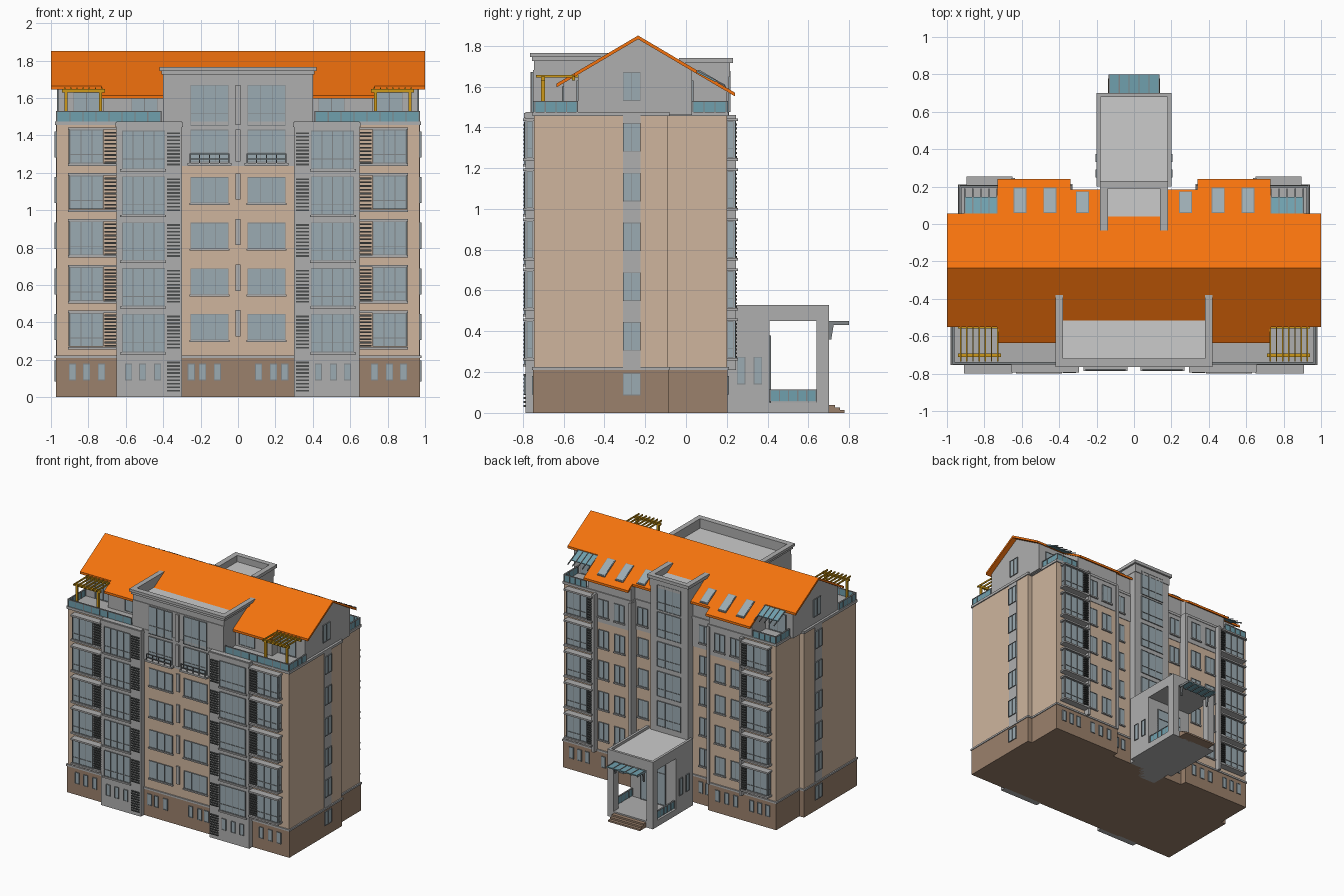
import bpy, bmesh

if "Cube" in bpy.data.objects:
    bpy.data.objects.remove(bpy.data.objects["Cube"])

COL = dict(tan=(.62, .46, .34), brown=(.33, .22, .15), grey=(.43, .43, .43), pale=(.6, .63, .6),
           orange=(.91, .17, .004), glass=(.33, .41, .45), teal=(.16, .35, .42),
           wood=(.62, .32, .01), dark=(.07, .075, .075), frame=(.22, .24, .25))
MATS = {}
for k, c in COL.items():
    MATS[k] = bpy.data.materials.new(k)
    MATS[k].diffuse_color = (*c, 1)
parts = {}


def prism(name, mat, prof, x0, x1, m=False):
    """Extrude a y,z profile along x; m also adds the mirrored copy."""
    bm = parts.setdefault((name, mat), bmesh.new()) if (name, mat) not in parts else parts[(name, mat)]
    for s in ((1, -1) if m else (1,)):
        a = [bm.verts.new((s * x0, y, z)) for y, z in prof]
        b = [bm.verts.new((s * x1, y, z)) for y, z in prof]
        bm.faces.new(a)
        bm.faces.new(b[::-1])
        n = len(prof)
        for i in range(n):
            bm.faces.new((a[i], b[i], b[(i + 1) % n], a[(i + 1) % n]))


def box(name, mat, x0, x1, y0, y1, z0, z1, m=False):
    prism(name, mat, [(y0, z0), (y1, z0), (y1, z1), (y0, z1)], x0, x1, m)


def panel(name, mat, ax, p, d0, d1, a0, a1, z0, z1, m=True):
    """Box on the wall plane ax = p, reaching from depth d0 to d1."""
    d0, d1 = sorted((p + d0, p + d1))
    if ax == 'y':
        box(name, mat, a0, a1, d0, d1, z0, z1, m)
    else:
        box(name, mat, d0, d1, a0, a1, z0, z1, m)


def win(grp, ax, p, s, a0, a1, z0, z1, cols=2, tr=0.0, m=True):
    """Glazed window with frame, mullions and an optional transom."""
    panel(grp + "_glass", 'glass', ax, p, -.01 * s, .003 * s, a0, a1, z0, z1, m)
    t = .004
    for i in range(cols + 1):
        a = a0 + (a1 - a0 - t) * i / cols
        panel(grp + "_frames", 'frame', ax, p, 0, .007 * s, a, a + t, z0, z1, m)
    for z in [z0, z1 - t] + ([z0 + (z1 - z0) * tr] if tr else []):
        panel(grp + "_frames", 'frame', ax, p, 0, .007 * s, a0, a1, z, z + t, m)


def louvre(y0, y1, x0, x1, z0, z1):
    n = max(2, int((z1 - z0) / .018))
    for i in range(n):
        z = z0 + (z1 - z0) * i / n
        box("louvre_slats", 'dark', x0, x1, y0, y1, z, z + .009, True)


def rail(ax, p, a0, a1, n, z=1.475, h=.055, m=True):
    """Glass balustrade with posts and handrail."""
    panel("balustrade_glass", 'teal', ax, p, -.003, .003, a0, a1, z, z + h - .006, m)
    panel("balustrade_rails", 'frame', ax, p, -.006, .006, a0, a1, z + h - .006, z + h, m)
    for i in range(n + 1):
        a = a0 + (a1 - a0 - .006) * i / n
        panel("balustrade_rails", 'frame', ax, p, -.006, .006, a, a + .006, z, z + h, m)


def rz(y):
    return 1.85 - .59 * abs(y + .235)


# main body, base plinth and string course
for nm, mt, z0, z1, e in (("walls", 'tan', .2, 1.46, 0), ("plinth", 'brown', 0, .21, .004),
                          ("string_course", 'grey', .21, .224, .01), ("terrace_ledge", 'grey', 1.455, 1.475, .008)):
    box(nm, mt, -.97 - e, .97 + e, -.745 - e, -.09 + e, z0, z1)
    box(nm, mt, .34 - e, .93 + e, -.1, .2 + e, z0, z1, True)
    box(nm, mt, -.345, .345, -.1, .15 + e, z0, z1)

# pitched roof
def roof(ye, x0, x1, m):
    prism("roof", 'orange', [(-.235, 1.85), (ye, rz(ye)), (ye, rz(ye) - .018), (-.235, 1.832)], x0, x1, m)
for args in ((.055, -1, 1, False), (-.55, -1, 1, False), (.24, .34, .73, True),
             (.185, .17, .34, True), (-.635, .40, .73, True)):
    roof(*args)

# attic walls below the roof
for y0, y1, x0, x1, m in ((-.53, .03, -.96, .96, False), (-.6, .2, .34, .72, True), (-.53, .15, -.35, .35, False)):
    prism("attic_walls", 'grey', [(y0, 1.46), (y1, 1.46), (y1, rz(y1) - .014), (-.235, 1.836), (y0, rz(y0) - .014)], x0, x1, m)

# skylights
for x, y0, y1 in ((.275, .065, .17), (.45, .065, .19), (.61, .065, .19)):
    for nm, mt, e, h in (("skylight_frames", 'frame', .005, .006), ("skylight_glass", 'glass', 0, .009)):
        prism(nm, mt, [(y0 - e, rz(y0 - e)), (y1 + e, rz(y1 + e)), (y1 + e, rz(y1 + e) + h), (y0 - e, rz(y0 - e) + h)],
              x - .03 - e, x + .03 + e, True)

# front central parapet block
box("front_block", 'grey', -.4, .4, -.75, -.52, 1.46, 1.68)
box("front_block", 'grey', -.3, .3, -.749, -.73, 1.235, 1.47)
box("flat_roofs", 'pale', -.38, .38, -.73, -.515, 1.675, 1.69)
for e, z0, z1 in ((0, 1.66, 1.735), (.01, 1.725, 1.75), (.02, 1.745, 1.765)):
    box("front_parapet", 'grey', -.4 - e, .4 + e, -.745 - e, -.72, z0, z1)
    box("front_parapet", 'grey', .38, .4 + e, -.745 - e, -.43 + e * 2.5, z0, z1, True)

# rear stair tower
box("stair_tower", 'grey', -.165, .165, .04, .21, 0, 1.67)
box("flat_roofs", 'pale', -.15, .15, .04, .2, 1.67, 1.69)
for e, z0, z1 in ((0, 1.65, 1.72), (.015, 1.715, 1.74)):
    box("tower_parapet", 'grey', -.168 - e, .168 + e, .19, .215 + e, z0, z1)
    box("tower_parapet", 'grey', .14, .168 + e, -.02 - e, .215 + e, z0, z1, True)
for i in range(5):
    z = .555 + .235 * i - (.02 if i == 4 else 0)
    win("tower_window", 'y', .21, 1, -.105, .105, z, z + .2, 3, .3, False)

# front bays, floor by floor
box("grey_bay", 'grey', .3, .65, -.788, -.74, 0, 1.475, True)
box("grey_bay_cap", 'grey', .295, .655, -.795, -.74, 1.445, 1.47, True)
for i in range(5):
    z = .24 + .245 * i
    win("bay_window", 'y', -.788, -1, .39, .62, z, z + .205, 4, .25)
    box("bay_sills", 'grey', .385, .63, -.8, -.78, z - .012, z, True)
    louvre(-.796, -.785, .31, .38, z + .02, z + .205)
    # glazed corner bays, front and rear
    z = .27 + .245 * i
    box("corner_bays", 'grey', .72, .9, -.785, -.74, z, z + .18, True)
    win("corner_window", 'y', -.785, -1, .72, .9, z, z + .18, 3, .25)
    win("corner_window", 'x', .9, 1, -.782, -.75, z, z + .18, 1, .25)
    louvre(-.785, -.74, .65, .715, z, z + .18)
    box("rear_bays", 'grey', .7, .88, .19, .236, z, z + .18, True)
    win("rear_bay_window", 'y', .236, 1, .7, .88, z, z + .18, 3, .25)
    win("rear_bay_window", 'x', .88, 1, .203, .234, z, z + .18, 1, .25)
    louvre(.19, .25, .655, .695, z, z + .18)
    for zz in (z - .014, z + .18):
        box("bay_slabs", 'grey', .65, .91, -.8, -.74, zz, zz + .013, True)
        box("bay_slabs", 'grey', .65, .895, .19, .255, zz, zz + .013, True)
    # centre front windows, rear windows and gable-end strip windows
    z = .305 + .244 * i
    if i < 4:
        win("centre_window", 'y', -.745, -1, .05, .255, z, z + .14, 3)
        box("centre_sills", 'grey', .045, .26, -.757, -.74, z - .01, z, True)
        box("centre_strip", 'grey', -.014, .014, -.757, -.74, z + .02, z + .16)
    for x, y in ((.27, .15), (.44, .2), (.58, .2)):
        y += .004 if i == 4 else 0
        win("rear_window", 'y', y, 1, x - .045, x + .045, z, z + .14)
        box("rear_sills", 'grey', x - .05, x + .05, y - .01, y + .012, z - .01, z, True)
    win("side_window", 'x', .974, 1, -.31, -.222, z, z + .14)
box("rear_pier", 'grey', .635, .655, .19, .245, .21, 1.46, True)
box("rear_pilaster", 'grey', .33, .352, .14, .215, .21, 1.46, True)
box("side_strip", 'grey', .96, .974, -.31, -.222, .22, 1.46, True)
box("rear_top_band", 'grey', .34, .65, .19, .204, 1.235, 1.47, True)
box("rear_top_band", 'grey', .165, .345, .14, .154, 1.235, 1.47, True)
louvre(-.796, -.785, .31, .38, .03, .2)

# upper centre windows with small balconies
win("upper_window", 'y', -.75, -1, .05, .255, 1.255, 1.43, 3, .3)
win("upper_window", 'y', -.75, -1, .05, .255, 1.45, 1.67, 3, .3)
for z0, z1 in ((1.26, 1.43), (1.455, 1.67)):
    box("centre_strip", 'grey', -.014, .014, -.762, -.745, z0, z1)
box("balcony_slab", 'grey', .035, .27, -.785, -.74, 1.238, 1.252, True)
for z in (1.27, 1.297):
    box("balcony_bars", 'frame', .045, .26, -.782, -.776, z, z + .005, True)
for k in range(5):
    box("balcony_bars", 'frame', .045 + .0525 * k, .05 + .0525 * k, -.782, -.776, 1.25, 1.3, True)

# basement and attic windows
for x in (.11, .19, .25, .43, .51, .585, .73, .81, .885):
    win("plinth_window", 'y', -.788 if .3 < x < .65 else -.749, -1, x - .019, x + .019, .09, .18, 1)
for x in (.24, .30, .42, .5, .58, .72, .79, .86):
    win("plinth_window", 'y', .154 if x < .34 else .204, 1, x - .019, x + .019, .09, .18, 1)
win("side_window", 'x', .974, 1, -.31, -.222, .085, .195)
win("attic_window", 'x', .96, 1, -.31, -.222, 1.53, 1.67)
win("attic_window", 'y', -.6, -1, .43, .57, 1.49, 1.6, 2)
win("attic_window", 'y', -.53, -1, .74, .88, 1.48, 1.63, 2)
win("attic_window", 'y', .03, 1, .75, .9, 1.48, 1.63, 2)

# terrace balustrades
rail('y', -.745, .41, .97, 8)
rail('x', .967, -.745, -.53, 4)
rail('y', .2, .73, .93, 4)
rail('x', .927, .03, .2, 3)

# front pergolas
for x in (.735, .92):
    box("pergola_posts", 'wood', x - .008, x + .008, -.71, -.692, 1.47, 1.635, True)
box("pergola_beams", 'wood', .71, .94, -.71, -.692, 1.63, 1.648, True)
box("pergola_beams", 'wood', .71, .94, -.56, -.545, 1.63, 1.648, True)
for k in range(7):
    box("pergola_slats", 'wood', .725 + .033 * k, .732 + .033 * k, -.735, -.53, 1.645, 1.657, True)

# rear glass terrace canopies
prism("terrace_canopy", 'teal', [(.03, 1.685), (.145, 1.628), (.145, 1.622), (.03, 1.679)], .73, .91, True)
for k in range(5):
    x = .73 + .043 * k
    prism("canopy_bars", 'frame', [(.03, 1.69), (.19, 1.611), (.19, 1.603), (.03, 1.682)], x, x + .006, True)

# entrance porch
box("porch_walls", 'grey', -.2, .2, .2, .41, 0, .5)
box("porch_floor", 'grey', -.2, .2, .4, .7, 0, .05)
box("porch_columns", 'grey', .145, .2, .64, .7, .04, .46, True)
box("porch_lintel", 'grey', -.2, .2, .4, .7, .45, .5)
box("porch_parapet", 'grey', .18, .2, .2, .7, .49, .53, True)
box("porch_parapet", 'grey', -.2, .2, .68, .7, .49, .53)
box("flat_roofs", 'pale', -.185, .185, .2, .685, .495, .51)
win("porch_door", 'y', .41, 1, -.11, .11, .05, .38, 2, .75, False)
for y in (.27, .352):
    win("porch_window", 'x', .2, 1, y - .021, y + .021, .14, .275, 1)
rail('x', .185, .41, .64, 5, .055, .06)
box("porch_canopy", 'teal', -.135, .135, .7, .8, .438, .446)
for k in range(6):
    box("porch_canopy_bars", 'frame', -.135 + .053 * k, -.129 + .053 * k, .7, .8, .432, .45)
prism("porch_canopy_struts", 'frame', [(.7, .36), (.712, .36), (.725, .438), (.7, .438)], .12, .13, True)
for k in range(3):
    box("entrance_steps", 'brown', -.14, .14, .69, .73 + .024 * k, .026 - .013 * k, .039 - .013 * k)

for (name, mat), bm in parts.items():
    bmesh.ops.recalc_face_normals(bm, faces=bm.faces)
    me = bpy.data.meshes.new(name)
    bm.to_mesh(me)
    bm.free()
    me.materials.append(MATS[mat])
    bpy.context.collection.objects.link(bpy.data.objects.new(name, me))

for m in bpy.data.materials:
    if m.users and not m.is_grease_pencil:
        m.use_nodes = True
        m.node_tree.nodes["Principled BSDF"].inputs["Base Color"].default_value = m.diffuse_color
